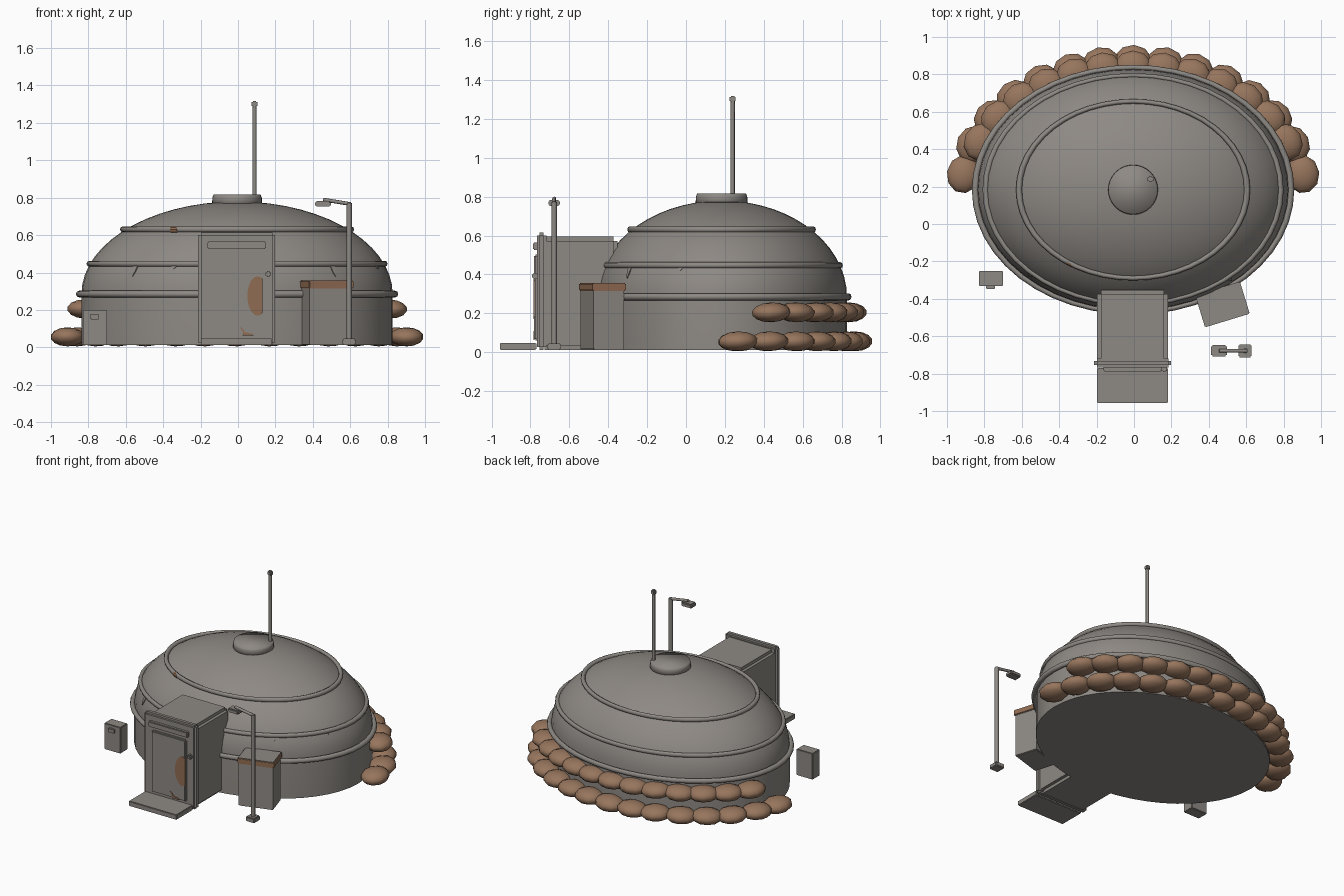
import bpy, bmesh, math, random
from mathutils import Matrix, Vector

if "Cube" in bpy.data.objects:
    bpy.data.objects.remove(bpy.data.objects["Cube"])

random.seed(4)
CX, CY, RATIO = -0.005, 0.183, 0.775     # dome centre and depth/width ratio
WALL_R, WALL_Z, RISE = 0.832, 0.285, 0.495


def material(name, rgb):
    m = bpy.data.materials.new(name)
    m.diffuse_color = (*rgb, 1)
    m.use_nodes = True
    m.node_tree.nodes["Principled BSDF"].inputs["Base Color"].default_value = m.diffuse_color
    return m


GREY = material("weathered grey", (0.27, 0.25, 0.23))
RUST = material("rust brown", (0.28, 0.15, 0.085))
SAND = material("sandbag brown", (0.31, 0.18, 0.11))


def finish(name, bm, mat, angle=0.6):
    bmesh.ops.recalc_face_normals(bm, faces=bm.faces)
    me = bpy.data.meshes.new(name)
    bm.to_mesh(me)
    bm.free()
    me.materials.append(mat)
    me.shade_smooth()
    if angle:
        me.set_sharp_from_angle(angle=angle)
    ob = bpy.data.objects.new(name, me)
    bpy.context.collection.objects.link(ob)
    return ob


def box(name, lo, hi, mat=GREY, bevel=0.0, rot=0.0, segs=2):
    lo, hi = Vector(lo), Vector(hi)
    bm = bmesh.new()
    bmesh.ops.create_cube(bm, size=1)
    bmesh.ops.scale(bm, vec=hi - lo, verts=bm.verts)
    if bevel:
        bmesh.ops.bevel(bm, geom=bm.edges[:], offset=bevel, segments=segs, affect='EDGES')
    bmesh.ops.transform(bm, verts=bm.verts,
                        matrix=Matrix.Translation((lo + hi) / 2) @ Matrix.Rotation(rot, 4, 'Z'))
    return finish(name, bm, mat)


def rod(name, a, b, r, mat=GREY, segs=8):
    a, b = Vector(a), Vector(b)
    d = b - a
    bm = bmesh.new()
    bmesh.ops.create_cone(bm, cap_ends=True, segments=segs, radius1=r, radius2=r, depth=d.length)
    bmesh.ops.transform(bm, verts=bm.verts, matrix=Matrix.Translation((a + b) / 2)
                        @ d.to_track_quat('Z', 'Y').to_matrix().to_4x4())
    return finish(name, bm, mat, 0.9)


def lathe(name, profile, mat=GREY, ratio=RATIO, segs=48, closed=False, arc=None, angle=0.6):
    """Turn (r, z) points about the dome axis; arc limits it to a range of degrees."""
    a0, a1 = arc or (0, 360)
    n = segs + 1 if arc else segs
    bm = bmesh.new()
    rows = []
    for i in range(n):
        t = math.radians(a0 + (a1 - a0) * i / segs)
        rows.append([bm.verts.new((CX + r * math.cos(t), CY + ratio * r * math.sin(t), z))
                     for r, z in profile])
    k = len(profile)
    for i in range(segs):
        p, q = rows[i], rows[(i + 1) % n]
        for j in range(k if closed else k - 1):
            bm.faces.new((p[j], q[j], q[(j + 1) % k], p[(j + 1) % k]))
    if not closed:                       # cap top and bottom
        bm.faces.new([r[0] for r in rows])
        bm.faces.new([r[-1] for r in rows])
    elif arc:
        bm.faces.new(rows[0])
        bm.faces.new(rows[-1])
    return finish(name, bm, mat, angle)


def tube(r, z, m, n=8):
    return [(r + m * math.cos(i * math.tau / n), z + m * math.sin(i * math.tau / n)) for i in range(n)]


def plate(name, pts, y, mat, thick=0.005):
    """Thin plate in the front plane from an (x, z) outline."""
    bm = bmesh.new()
    f = bm.faces.new([bm.verts.new((x, y, z)) for x, z in pts])
    ext = bmesh.ops.extrude_face_region(bm, geom=[f])
    bmesh.ops.translate(bm, vec=(0, -thick, 0),
                        verts=[v for v in ext["geom"] if isinstance(v, bmesh.types.BMVert)])
    return finish(name, bm, mat)


# Dome shell: straight wall, then a quarter-ellipse roof
shell = [(WALL_R, 0.012), (WALL_R, WALL_Z)]
for i in range(1, 15):
    a = math.radians(i * 6)
    shell.append((WALL_R * math.cos(a), WALL_Z + RISE * math.sin(a)))
lathe("dome_shell", shell)

# Reinforcing rings and the roof cap
for name, r, z, m in (("lower_ring", 0.844, 0.285, 0.018),
                      ("middle_ring", 0.789, 0.447, 0.016),
                      ("upper_ring", 0.610, 0.631, 0.016)):
    lathe(name, tube(r, z, m), closed=True, angle=1.0)
lathe("roof_cap", [(0.134, 0.755), (0.132, 0.800), (0.126, 0.816)], ratio=1, segs=32, angle=None)
lathe("ring_rust", tube(0.610, 0.629, 0.0175), mat=RUST, closed=True, arc=(-125, -121), segs=4)


# Drips running down the shell below the middle ring
def on_shell(deg, z, off):
    r = WALL_R * math.sqrt(max(0, 1 - ((z - WALL_Z) / RISE) ** 2)) + off
    t = math.radians(deg)
    return (CX + r * math.cos(t), CY + RATIO * r * math.sin(t), z)


for n, (deg, length) in enumerate(((-50, 0.06), (-133, 0.06), (-20, 0.02), (-115, 0.02))):
    bm = bmesh.new()
    layers = []
    for off in (-0.004, 0.005):
        layers.append([bm.verts.new(on_shell(deg + d, 0.44 - length * h, off))
                       for d, h in ((-1.2, 0), (-0.8, 0.6), (0, 1), (0.7, 0.6), (1.2, 0))])
    bm.faces.new(layers[0])
    bm.faces.new(layers[1])
    for i in range(5):
        j = (i + 1) % 5
        bm.faces.new((layers[0][i], layers[0][j], layers[1][j], layers[1][i]))
    finish(f"shell_drip_{n}", bm, GREY)

# Antenna
rod("antenna_pole", (0.088, 0.24, 0.76), (0.088, 0.24, 1.30), 0.011)
box("antenna_tip", (0.073, 0.225, 1.285), (0.103, 0.255, 1.318), bevel=0.006)

# Entrance porch, frame, door and step
box("porch", (-0.198, -0.75, 0.012), (0.182, -0.352, 0.594), bevel=0.022)
box("porch_frame", (-0.213, -0.767, 0.012), (0.198, -0.718, 0.615), bevel=0.014)
box("door", (-0.144, -0.782, 0.060), (0.133, -0.755, 0.502), bevel=0.008)
box("door_lintel", (-0.162, -0.788, 0.526), (0.150, -0.755, 0.565), bevel=0.005)
box("door_handle", (0.148, -0.792, 0.377), (0.176, -0.755, 0.407), bevel=0.007)
box("door_step", (-0.198, -0.957, 0.012), (0.182, -0.770, 0.048), bevel=0.004)
plate("door_rust_side", [(min(0.131, 0.105 + 0.055 * math.cos(t)), 0.275 + 0.105 * math.sin(t))
                         for t in (i * math.tau / 24 for i in range(24))], -0.780, RUST)
plate("door_rust_foot", [(0.008, 0.110), (0.025, 0.100), (0.035, 0.082), (0.075, 0.073),
                         (0.085, 0.063), (0.025, 0.063), (0.028, 0.080)], -0.780, RUST)

# Supply cabinet, turned to follow the wall, with rusty lid edges
TURN = math.radians(17)
box("cabinet", (0.355, -0.512, 0.012), (0.591, -0.348, 0.325), rot=TURN, bevel=0.004)
lid = box("cabinet_lid", (0.348, -0.52, 0.315), (0.598, -0.34, 0.357), rot=TURN, bevel=0.005)
lid.data.materials.append(RUST)
for f in lid.data.polygons:
    f.material_index = 1 if abs(f.normal.z) < 0.3 else 0

# Lamp post
box("lamp_base", (0.558, -0.713, 0.012), (0.628, -0.643, 0.046), bevel=0.006)
rod("lamp_post", (0.595, -0.678, 0.03), (0.595, -0.678, 0.772), 0.0145)
rod("lamp_arm", (0.603, -0.678, 0.766), (0.455, -0.678, 0.790), 0.010)
box("lamp_head", (0.412, -0.708, 0.752), (0.496, -0.648, 0.782), bevel=0.007)

# Meter box on the left
box("meter_box", (-0.829, -0.332, 0.012), (-0.700, -0.250, 0.200), bevel=0.004)
box("meter_display", (-0.790, -0.347, 0.150), (-0.743, -0.325, 0.178), bevel=0.003)


# Sandbags: two rows wrapped round the back
def sandbag_row(label, count, start, rx, ry, z):
    # space the bags evenly along the ellipse
    path = [math.radians(start + (180 - 2 * start) * i / 400) for i in range(401)]
    lengths = [0.0]
    for a, b in zip(path, path[1:]):
        lengths.append(lengths[-1] + math.hypot(rx * (math.cos(b) - math.cos(a)),
                                                ry * (math.sin(b) - math.sin(a))))
    for n in range(count):
        goal = lengths[-1] * n / (count - 1)
        t = path[min(range(401), key=lambda i: abs(lengths[i] - goal))]
        tangent = math.atan2(ry * math.cos(t), -rx * math.sin(t)) + random.uniform(-0.1, 0.1)
        bm = bmesh.new()
        bmesh.ops.create_uvsphere(bm, u_segments=10, v_segments=7, radius=1)
        bmesh.ops.transform(
            bm, verts=bm.verts,
            matrix=Matrix.Translation((CX + rx * math.cos(t), CY + ry * math.sin(t), z))
            @ Matrix.Rotation(tangent, 4, 'Z')
            @ Matrix.Rotation(random.uniform(-0.05, 0.05), 4, 'Y')
            @ Matrix.Diagonal((0.105, 0.092, 0.051, 1)))
        finish(f"{label}_sandbag_{n}", bm, SAND, None)


sandbag_row("lower", 15, 7, 0.913, 0.685, 0.056)
sandbag_row("upper", 13, 23, 0.885, 0.655, 0.205)
